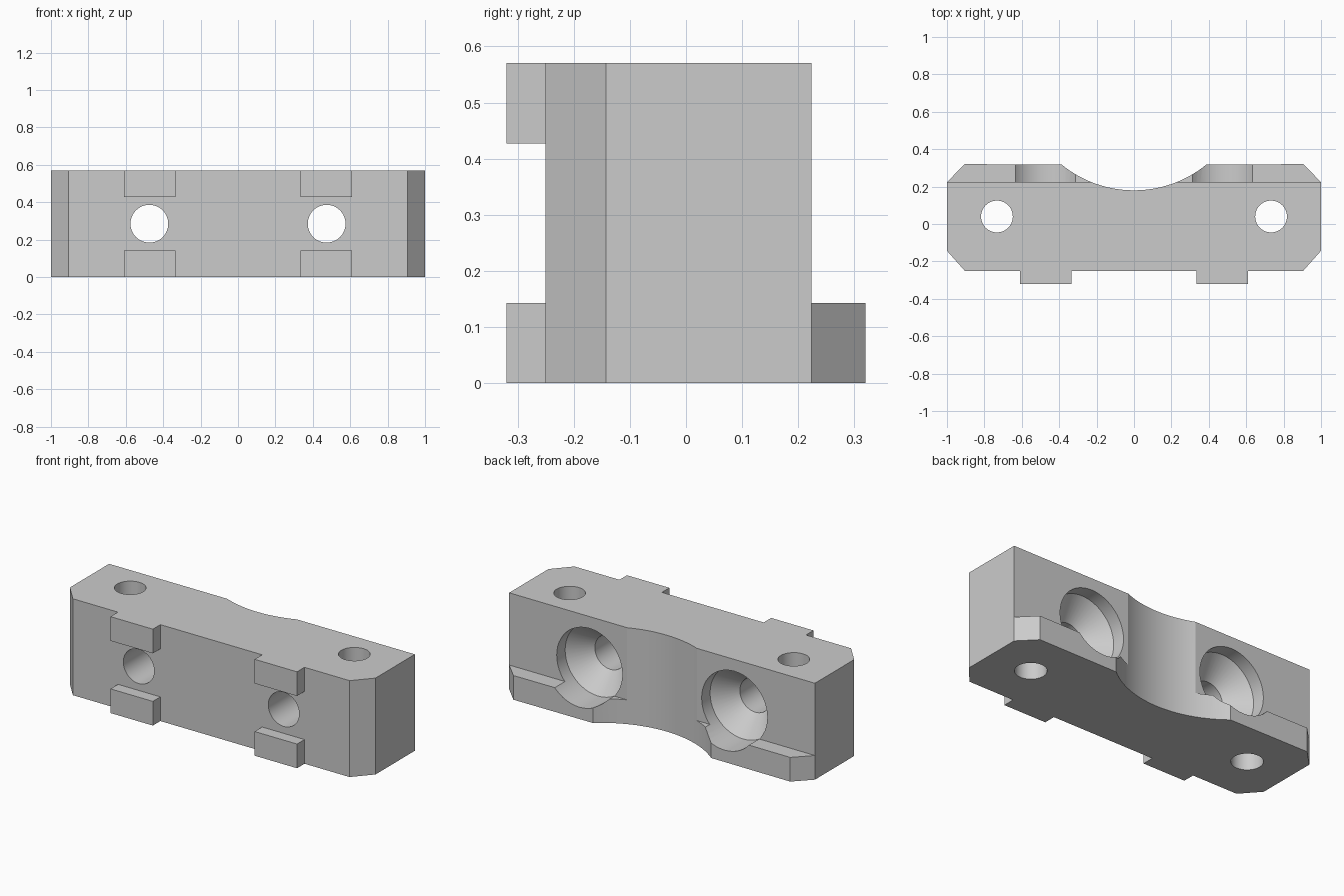
import bpy, bmesh
from math import pi, sin, cos, asin, radians
from mathutils import Matrix, Vector

cube = bpy.data.objects.get("Cube")
if cube:
    bpy.data.objects.remove(cube, do_unlink=True)

HEIGHT, STEP = 0.57, 0.143        # block height, lip and tab height
BACK, LIP, FRONT, TAB = 0.224, 0.32, -0.25, -0.32

grey = bpy.data.materials.new("plain_grey")
grey.use_nodes = True
colour = (0.6, 0.6, 0.6, 1)
grey.diffuse_color = colour
grey.node_tree.nodes["Principled BSDF"].inputs["Base Color"].default_value = colour


def make_object(name, bm):
    bmesh.ops.recalc_face_normals(bm, faces=bm.faces)
    mesh = bpy.data.meshes.new(name)
    bm.to_mesh(mesh)
    bm.free()
    mesh.materials.append(grey)
    obj = bpy.data.objects.new(name, mesh)
    bpy.context.collection.objects.link(obj)
    return obj


def prism(name, outline, z0, z1):
    bm = bmesh.new()
    face = bm.faces.new([bm.verts.new((x, y, z0)) for x, y in outline])
    top = bmesh.ops.extrude_face_region(bm, geom=[face])["geom"]
    verts = [v for v in top if isinstance(v, bmesh.types.BMVert)]
    bmesh.ops.translate(bm, verts=verts, vec=(0, 0, z1 - z0))
    return make_object(name, bm)


def box(name, x0, x1, y0, y1, z0, z1):
    return prism(name, [(x0, y0), (x1, y0), (x1, y1), (x0, y1)], z0, z1)


def lathe(name, profile, matrix, sides=48):
    """Closed solid of revolution from (radius, height) pairs."""
    bm = bmesh.new()
    rings = [[bm.verts.new((r * cos(2 * pi * i / sides), r * sin(2 * pi * i / sides), h))
              for i in range(sides)] for r, h in profile]
    for a, b in zip(rings, rings[1:]):
        for i in range(sides):
            j = (i + 1) % sides
            bm.faces.new((a[i], a[j], b[j], b[i]))
    bm.faces.new(rings[0])
    bm.faces.new(rings[-1])
    bm.transform(matrix)
    return make_object(name, bm)


# Block outline: right half from the front centre to the recess, then mirrored
half = [(0.333, FRONT), (0.333, TAB), (0.61, TAB), (0.61, FRONT), (0.905, FRONT),
        (1, -0.143), (1, BACK), (0.905, LIP)]
radius, centre_y = 0.613, 0.793
edge = asin(0.387 / radius)
arc = [(radius * sin(edge * k / 14), centre_y - radius * cos(edge * k / 14))
       for k in range(14, 0, -1)]
half += arc
outline = half + [(0, centre_y - radius)] + [(-x, y) for x, y in reversed(half)]
block = prism("clamp_block", outline, 0, HEIGHT)

# Step above the lip, gaps between the tabs, and the holes
cutters = [box("lip_cutter", -1.2, 1.2, BACK, 0.5, STEP, 0.8)]
for side in (-1, 1):
    x = side * 0.4715
    cutters.append(box("tab_gap_cutter", x - 0.2, x + 0.2, -0.5, FRONT,
                       STEP, HEIGHT - STEP))
    # Countersunk bolt hole running front to back
    to_back = Matrix.Translation(Vector((side * 0.474, 0, HEIGHT / 2))) @ \
        Matrix.Rotation(-pi / 2, 4, "X")
    cutters.append(lathe("bolt_hole_cutter", [(0.101, -0.5), (0.101, 0.03),
                                              (0.215, 0.145), (0.215, 0.5)], to_back))
    # Vertical pin hole
    cutters.append(lathe("pin_hole_cutter", [(0.085, -0.2), (0.085, 0.8)],
                         Matrix.Translation(Vector((side * 0.733, 0.04, 0)))))

bpy.ops.object.select_all(action="DESELECT")
bpy.context.view_layer.objects.active = block
block.select_set(True)
for cutter in cutters:
    cutter.hide_render = True
    mod = block.modifiers.new("cut", "BOOLEAN")
    mod.operation = "DIFFERENCE"
    mod.solver = "EXACT"
    mod.object = cutter
    bpy.ops.object.modifier_apply(modifier=mod.name)
    bpy.data.objects.remove(cutter, do_unlink=True)

bpy.ops.object.shade_smooth_by_angle(angle=radians(15))
